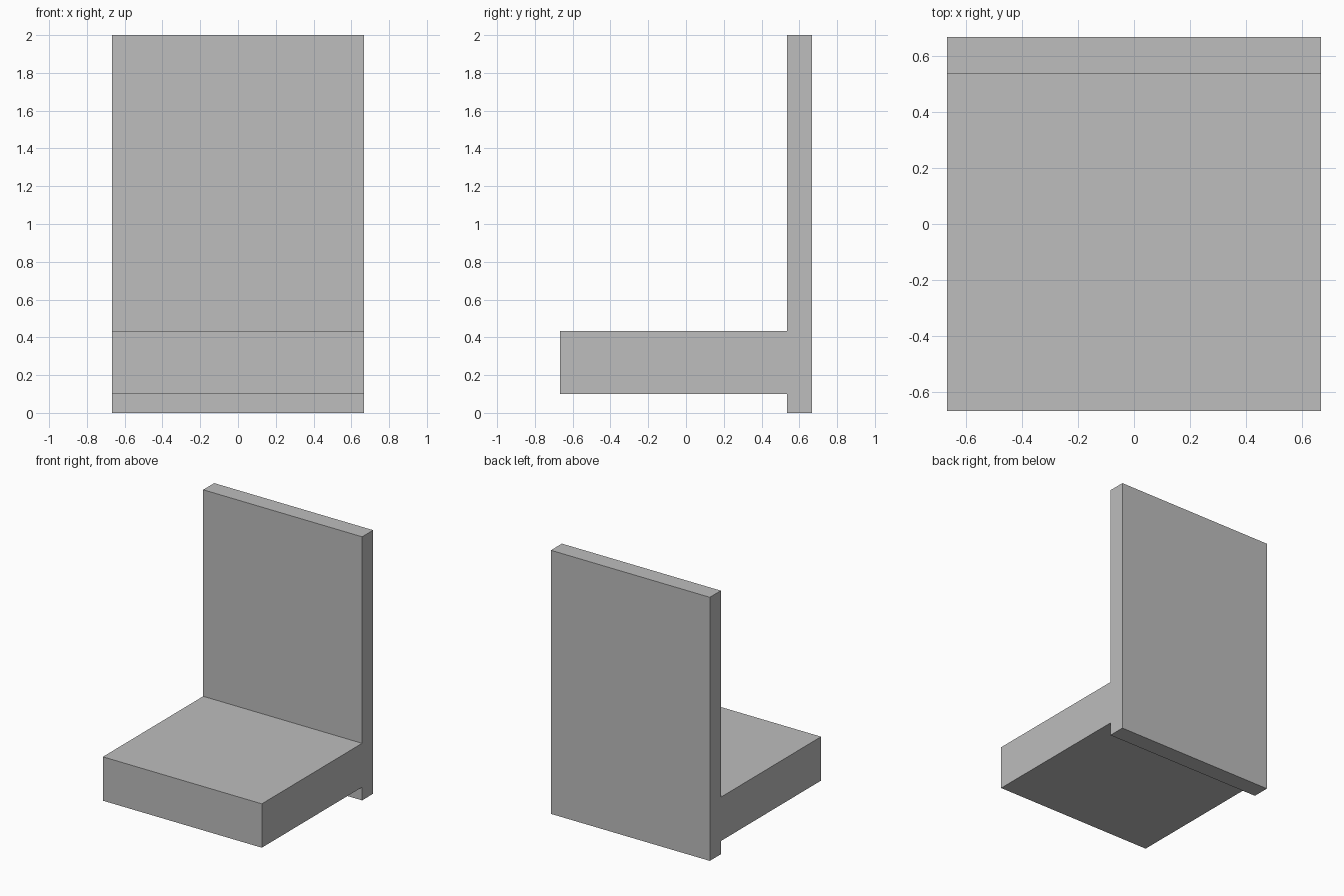
import bpy
import bmesh

if "Cube" in bpy.data.objects:
    bpy.data.objects.remove(bpy.data.objects["Cube"])

# Single plain grey
grey = bpy.data.materials.new("plain_grey")
grey.diffuse_color = (0.51, 0.51, 0.51, 1.0)
grey.use_nodes = True
grey.node_tree.nodes["Principled BSDF"].inputs["Base Color"].default_value = grey.diffuse_color

# Side profile (y, z): slim upright back with a thick seat slab
HALF = 0.667
BACK_FRONT = 0.535
SEAT_LOW, SEAT_TOP = 0.1, 0.433
profile = [
    (HALF, 0), (HALF, 2), (BACK_FRONT, 2), (BACK_FRONT, SEAT_TOP),
    (-HALF, SEAT_TOP), (-HALF, SEAT_LOW), (BACK_FRONT, SEAT_LOW), (BACK_FRONT, 0),
]

# Extrude the profile across the full width
bm = bmesh.new()
side = bm.faces.new([bm.verts.new((-HALF, y, z)) for y, z in profile])
result = bmesh.ops.extrude_face_region(bm, geom=[side])
moved = [g for g in result["geom"] if isinstance(g, bmesh.types.BMVert)]
bmesh.ops.translate(bm, verts=moved, vec=(2 * HALF, 0, 0))
bmesh.ops.recalc_face_normals(bm, faces=bm.faces)

mesh = bpy.data.meshes.new("chair_seat_and_back")
bm.to_mesh(mesh)
bm.free()
mesh.materials.append(grey)
chair = bpy.data.objects.new("chair_seat_and_back", mesh)
bpy.context.collection.objects.link(chair)
